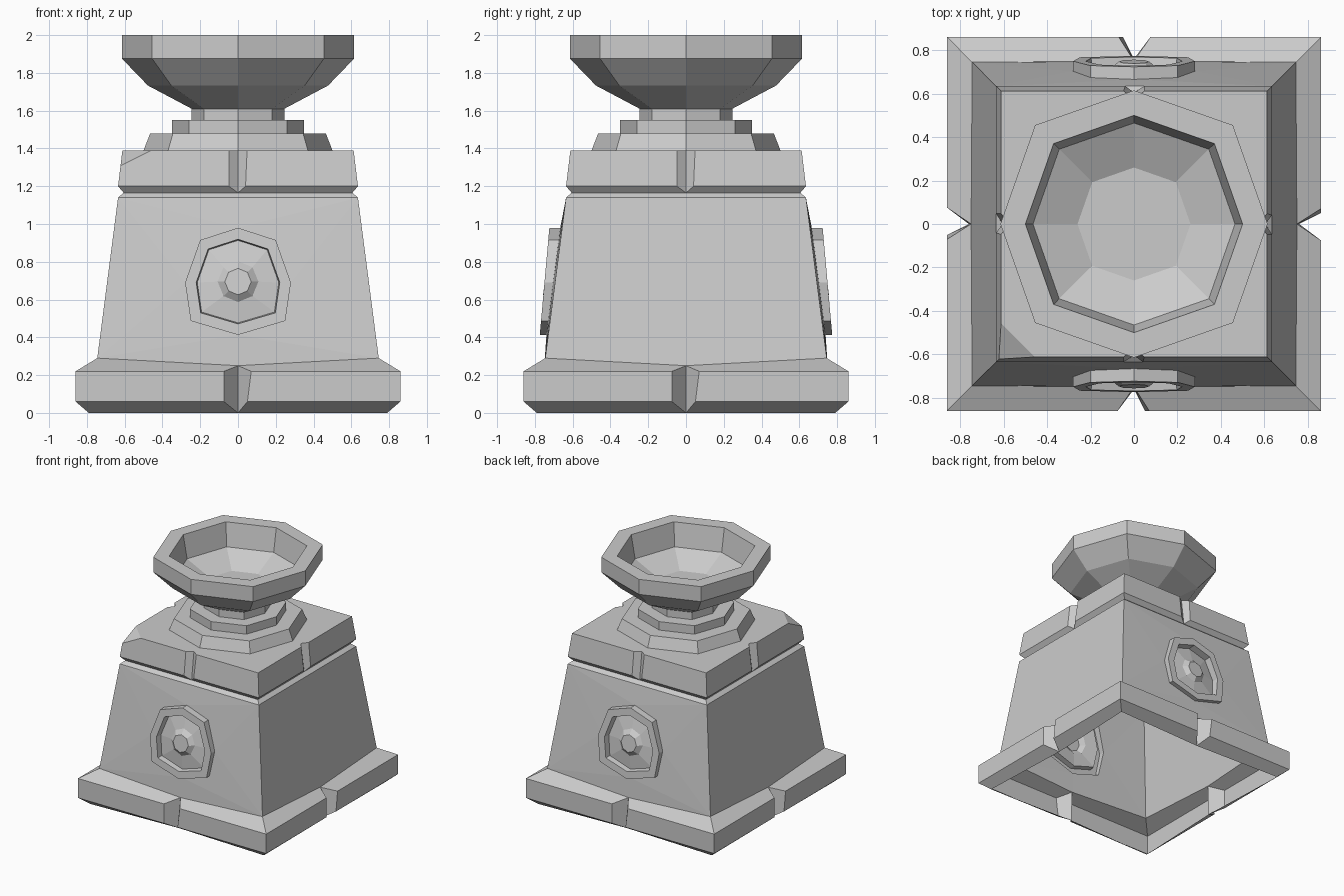
import bpy, bmesh, math
from mathutils import Matrix, Vector

if "Cube" in bpy.data.objects:
    bpy.data.objects.remove(bpy.data.objects["Cube"])


def side(points, k):
    """Turn (x, outward, z) points of the front side by k quarter turns."""
    rot = Matrix.Rotation(k * math.pi / 2, 3, 'Z')
    return [rot @ Vector((x, -out, z)) for x, out, z in points]


def add_face(bm, points, k=0):
    bm.faces.new([bm.verts.new(p) for p in side(points, k)])


def bridge(bm, a, b, k=0):
    for i in range(len(a)):
        j = (i + 1) % len(a)
        add_face(bm, [a[i], a[j], b[j], b[i]], k)


def finish(bm, name):
    bmesh.ops.remove_doubles(bm, verts=bm.verts, dist=0.0005)
    bmesh.ops.recalc_face_normals(bm, faces=bm.faces)
    mesh = bpy.data.meshes.new(name)
    bm.to_mesh(mesh)
    bm.free()
    obj = bpy.data.objects.new(name, mesh)
    bpy.context.collection.objects.link(obj)
    return obj


def notched_slab(rings, apex_low, apex_high, left, right_low, right_high):
    """Square slab of four (half width, z) rings with a V notch in each side."""
    bm = bmesh.new()
    (r0, z0), (r1, z1), (r2, z2), (r3, z3) = rings
    m0, m3 = (0, *apex_low), (0, *apex_high)
    for k in range(4):
        for s, lo, hi in ((-1, left, left), (1, right_low, right_high)):
            c0, c1, c2, c3 = [(s * r, r, z) for r, z in rings]
            n1, n2 = (s * lo, r1, z1), (s * hi, r2, z2)
            for f in ([c0, c1, n1, m0], [c1, c2, n2, n1],
                      [n1, n2, m3, m0], [c2, c3, m3, n2]):
                add_face(bm, f, k)
    return bm


# Plinth, open underneath
bm = notched_slab([(0.79, 0), (0.86, 0.06), (0.86, 0.22), (0.745, 0.29)],
                  (0.76, 0), (0.75, 0.25), 0.075, 0.05, 0.07)
finish(bm, "plinth")


# Tapered body with a medallion on front and back
def wall(z):
    return 0.745 - 0.1294 * (z - 0.29)


OUTLINE = [(0, 0.98), (-0.2, 0.915), (-0.28, 0.69), (-0.25, 0.487),
           (0, 0.413), (0.25, 0.487), (0.28, 0.69), (0.2, 0.915)]


def ring_depth(z):
    return 0.045 + 0.04 * (z - 0.413)


def scaled(f, depth):
    pts = [(x * f, 0.69 + (z - 0.69) * f) for x, z in OUTLINE]
    return [(x, wall(z) + (depth(z) if callable(depth) else depth), z) for x, z in pts]


def boss(r, depth):
    pts = []
    for i in range(8):
        a = math.pi / 2 + i * math.pi / 4
        x, z = r * math.cos(a), 0.695 + r * math.sin(a)
        pts.append((x, wall(z) + depth, z))
    return pts


bm = bmesh.new()
for k in range(4):
    BL, BR = (-0.745, 0.745, 0.29), (0.745, 0.745, 0.29)
    TL, TR = (-0.635, 0.635, 1.14), (0.635, 0.635, 1.14)
    M = (0, 0.75, 0.25)
    add_face(bm, [TL, TR, (0.605, 0.605, 1.165), (-0.605, 0.605, 1.165)], k)
    if k % 2:
        add_face(bm, [BL, M, BR, TR, TL], k)
        continue
    loops = [scaled(1, 0.01), scaled(1, ring_depth), scaled(0.79, ring_depth),
             scaled(0.77, 0.005), boss(0.108, 0.025), boss(0.07, 0.055)]
    o = loops[0]
    for f in ([TL, o[0], TR], [TL, o[2], o[1], o[0]], [TL, BL, o[2]],
              [BL, o[4], o[3], o[2]], [BL, M, o[4]], [M, BR, o[4]],
              [BR, o[6], o[5], o[4]], [BR, TR, o[6]], [TR, o[0], o[7], o[6]]):
        add_face(bm, f, k)
    for a, b in zip(loops, loops[1:]):
        bridge(bm, a, b, k)
    add_face(bm, loops[-1], k)
finish(bm, "body")

# Cap slab with one chipped corner
bm = notched_slab([(0.605, 1.165), (0.635, 1.2), (0.612, 1.39), (0.575, 1.39)],
                  (0.605, 1.165), (0.575, 1.39), 0.048, 0.04, 0.048)
q = 0.575
add_face(bm, [(-q, -q, 1.39), (0, -q, 1.39), (q, -q, 1.39), (q, 0, 1.39),
              (q, q, 1.39), (0, q, 1.39), (-q, q, 1.39), (-q, 0, 1.39)])
bmesh.ops.remove_doubles(bm, verts=bm.verts, dist=0.0005)
cut = bmesh.ops.bisect_plane(bm, geom=bm.verts[:] + bm.edges[:] + bm.faces[:],
                             plane_co=(-0.46, -0.61, 1.39), plane_no=(-1, -1, 2.125),
                             clear_outer=True)
edges = [e for e in cut["geom_cut"] if isinstance(e, bmesh.types.BMEdge)]
bmesh.ops.edgeloop_fill(bm, edges=edges)
finish(bm, "cap")


# Eight-sided stepped neck and bowl
def octagon(r, z):
    d = 0.74 * r
    return [(0, r, z), (d, d, z), (r, 0, z), (d, -d, z),
            (0, -r, z), (-d, -d, z), (-r, 0, z), (-d, d, z)]


def turned(name, profile):
    bm = bmesh.new()
    rings = [octagon(r, z) for r, z in profile]
    for a, b in zip(rings, rings[1:]):
        bridge(bm, a, b)
    add_face(bm, rings[-1])
    finish(bm, name)


turned("stepped_neck", [(0.5, 1.39), (0.465, 1.48), (0.35, 1.48), (0.35, 1.55),
                        (0.245, 1.55), (0.245, 1.61)])
turned("bowl", [(0.245, 1.61), (0.477, 1.733), (0.615, 1.876), (0.615, 2.0),
                (0.5, 2.0), (0.465, 1.81), (0.26, 1.71)])
